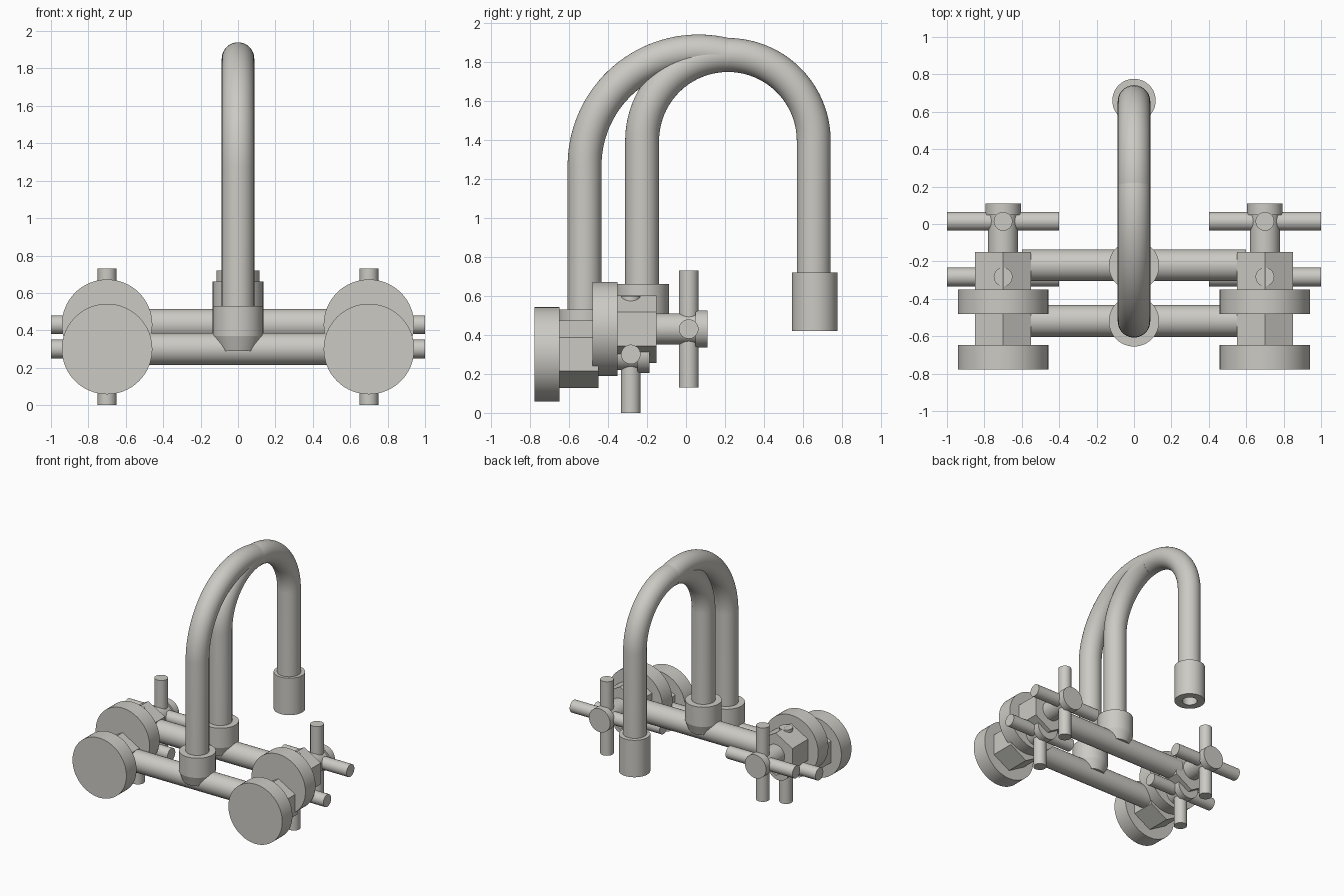
import bpy, bmesh, math
from mathutils import Vector, Matrix

if "Cube" in bpy.data.objects:
    bpy.data.objects.remove(bpy.data.objects["Cube"])

metal = bpy.data.materials.new("brushed warm grey")
metal.diffuse_color = (0.60, 0.59, 0.55, 1)
metal.use_nodes = True
metal.node_tree.nodes["Principled BSDF"].inputs["Base Color"].default_value = metal.diffuse_color

AXES = {"x": Matrix.Rotation(math.pi / 2, 4, "Y"),
        "y": Matrix.Rotation(-math.pi / 2, 4, "X"),   # local z -> +y
        "z": Matrix.Identity(4)}


def finish(name, bm, angle=35):
    bmesh.ops.recalc_face_normals(bm, faces=bm.faces)
    me = bpy.data.meshes.new(name)
    bm.to_mesh(me)
    bm.free()
    me.materials.append(metal)
    ob = bpy.data.objects.new(name, me)
    bpy.context.collection.objects.link(ob)
    bpy.ops.object.select_all(action="DESELECT")
    ob.select_set(True)
    bpy.context.view_layer.objects.active = ob
    bpy.ops.object.shade_smooth_by_angle(angle=math.radians(angle))
    return ob


def cylinder(name, axis, centre, radius, length, sides=48):
    bm = bmesh.new()
    bmesh.ops.create_cone(bm, cap_ends=True, segments=sides, radius1=radius,
                          radius2=radius, depth=length,
                          matrix=Matrix.Translation(centre) @ AXES[axis])
    return finish(name, bm)


def loft(bm, rings):
    """Skin a list of equal vertex rings and cap both ends."""
    n = len(rings[0])
    for a, b in zip(rings, rings[1:]):
        for i in range(n):
            bm.faces.new((a[i], a[(i + 1) % n], b[(i + 1) % n], b[i]))
    bm.faces.new(rings[0])
    bm.faces.new(rings[-1])


def lathe(name, centre, profile, n=48):
    """Turn (radius, z) points about a vertical axis."""
    bm = bmesh.new()
    loft(bm, [[bm.verts.new((centre[0] + r * math.cos(2 * math.pi * i / n),
                             centre[1] + r * math.sin(2 * math.pi * i / n), z))
               for i in range(n)] for r, z in profile])
    return finish(name, bm, 15)


def bent_tube(name, path, radius, n=40):
    """Sweep a circle along (y, z) points in the x = 0 plane."""
    bm = bmesh.new()
    pts = [Vector((0, y, z)) for y, z in path]
    rings = []
    for k, p in enumerate(pts):
        t = (pts[min(k + 1, len(pts) - 1)] - pts[max(k - 1, 0)]).normalized()
        side, up = Vector((1, 0, 0)), t.cross(Vector((1, 0, 0)))
        rings.append([bm.verts.new(p + radius * (math.cos(a) * side + math.sin(a) * up))
                      for a in (2 * math.pi * i / n for i in range(n))])
    loft(bm, rings)
    return finish(name, bm)


def arc(cy, cz, r, start, end, steps):
    angles = [math.radians(start + (end - start) * i / steps) for i in range(steps + 1)]
    return [(cy + r * math.cos(a), cz + r * math.sin(a)) for a in angles]


PIPE = 0.087

# Two matching valve assemblies, the rear one set back and higher
for label, dy, dz in (("front", 0.0, 0.0), ("rear", 0.297, 0.13)):
    z = 0.30 + dz
    cylinder(label + "_cross_pipe", "x", (0, -0.518 + dy, z), 0.085, 1.2)
    lathe(label + "_spout_collar", (0, -0.52 + dy),
          [(0.107, 0.29 + dz), (0.135, 0.37 + dz), (0.135, 0.53 + dz)])
    for side, x in (("left", -0.70), ("right", 0.70)):
        tag = label + "_" + side
        cylinder(tag + "_wall_flange", "y", (x, -0.7125 + dy, z), 0.242, 0.13, 64)
        # hexagonal body with ridges at top and bottom
        bm = bmesh.new()
        ring = [[bm.verts.new((x + 0.173 * math.sin(i * math.pi / 3), y + dy,
                               z + 0.173 * math.cos(i * math.pi / 3)))
                 for i in range(6)] for y in (-0.66, -0.448)]
        loft(bm, ring)
        finish(tag + "_hex_body", bm)
        cylinder(tag + "_valve_stem", "y", (x, -0.35 + dy, z), 0.08, 0.22)
        cylinder(tag + "_handle_cap", "y", (x, -0.218 + dy, z), 0.095, 0.06)
        cylinder(tag + "_handle_bar", "x", (x, -0.283 + dy, z), 0.05, 0.60, 32)
        cylinder(tag + "_handle_upright", "z", (x, -0.283 + dy, z), 0.05, 0.60, 32)

# Rear tube makes the full arch down to the nozzle; front tube merges into it
bent_tube("rear_spout", [(-0.225, 0.50)] + arc(0.215, 1.395, 0.44, 180, 0, 48)
          + [(0.655, 0.66)], PIPE)
bent_tube("front_spout", [(-0.52, 0.35)] + arc(0.065, 1.268, 0.585, 180, 74.5, 36), PIPE)

# Nozzle with an open outlet in its underside
lathe("nozzle", (0, 0.66),
      [(0.116, 0.72), (0.116, 0.42), (0.057, 0.42), (0.057, 0.62)])
